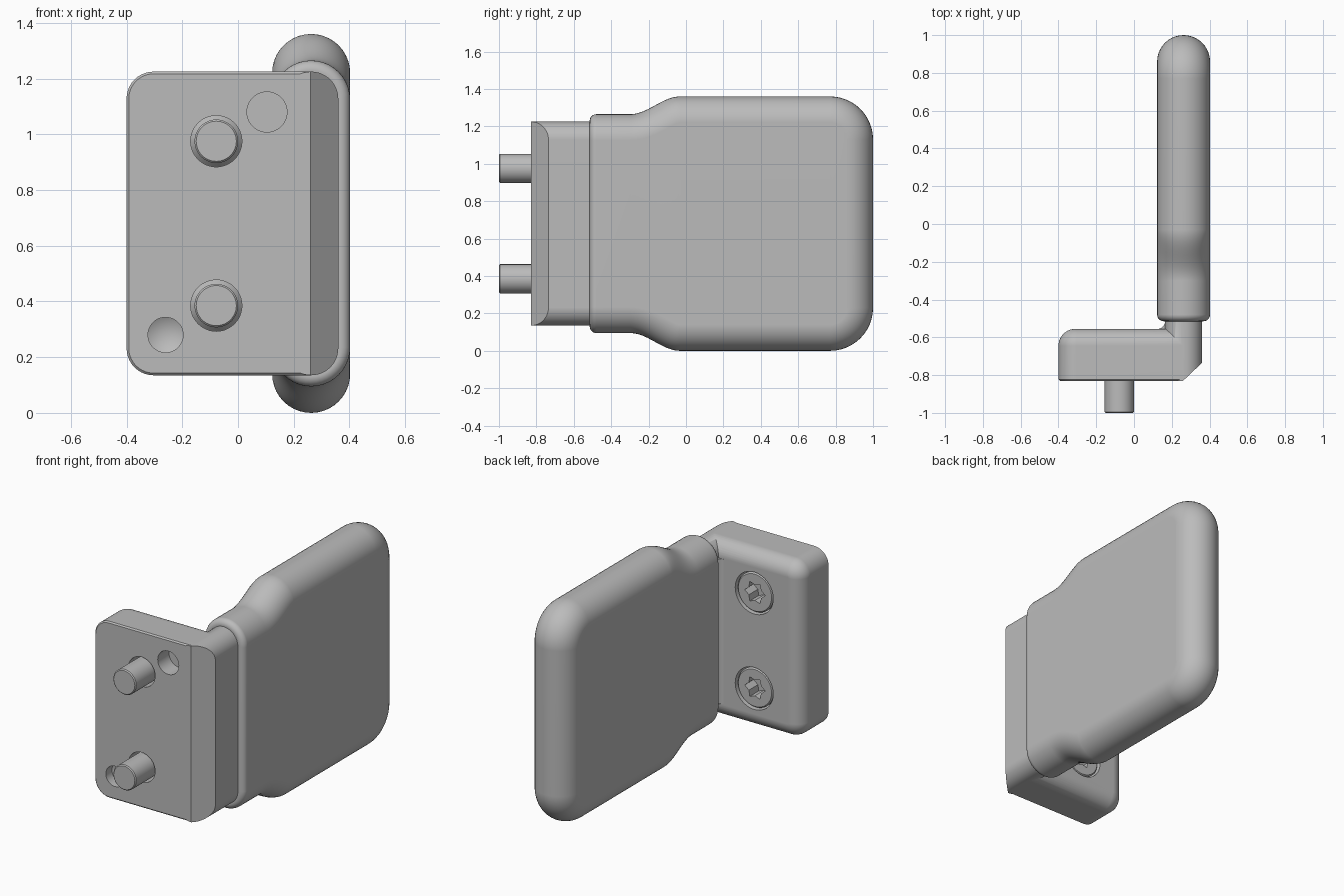
import bpy, bmesh
from math import sin, cos, pi, radians
from mathutils import Matrix, Vector

if "Cube" in bpy.data.objects:
    bpy.data.objects.remove(bpy.data.objects["Cube"], do_unlink=True)

grey = bpy.data.materials.new("satin grey")
grey.use_nodes = True
COLOUR = (0.5, 0.5, 0.5, 1)
grey.diffuse_color = COLOUR
grey.node_tree.nodes["Principled BSDF"].inputs["Base Color"].default_value = COLOUR

MID_Z = 0.68        # mirror height of the whole part
SCREW_X = -0.078
SCREW_Z = (0.385, 0.975)


def make(name, bm):
    bmesh.ops.remove_doubles(bm, verts=bm.verts, dist=1e-5)
    bmesh.ops.recalc_face_normals(bm, faces=bm.faces)
    mesh = bpy.data.meshes.new(name)
    bm.to_mesh(mesh)
    bm.free()
    mesh.materials.append(grey)
    ob = bpy.data.objects.new(name, mesh)
    bpy.context.collection.objects.link(ob)
    return ob


def loft(name, rings):
    """Skin closed rings of points and cap both ends."""
    bm = bmesh.new()
    loops = [[bm.verts.new(p) for p in ring] for ring in rings]
    n = len(loops[0])
    for a, b in zip(loops, loops[1:]):
        for i in range(n):
            k = (i + 1) % n
            bm.faces.new((a[i], a[k], b[k], b[i]))
    bm.faces.new(loops[0])
    bm.faces.new(loops[-1])
    return make(name, bm)


def prism_z(name, pts, z0, z1):
    return loft(name, [[(x, y, z) for x, y in pts] for z in (z0, z1)])


def prism_y(name, pts, y0, y1):
    return loft(name, [[(x, y, z) for x, z in pts] for y in (y0, y1)])


def lathe(name, profile, x, z, steps=48):
    """Turn an (r, y) profile about the y direction through (x, z)."""
    bm = bmesh.new()
    vs = [bm.verts.new((x + r, y, z)) for r, y in profile]
    es = [bm.edges.new(pair) for pair in zip(vs, vs[1:])]
    bmesh.ops.spin(bm, geom=vs + es, cent=(x, 0, z), axis=(0, 1, 0),
                   angle=2 * pi, steps=steps)
    return make(name, bm)


def combine(ob, tool, operation):
    mod = ob.modifiers.new("combine", "BOOLEAN")
    mod.operation, mod.object, mod.solver = operation, tool, "EXACT"
    bpy.context.view_layer.objects.active = ob
    bpy.ops.object.modifier_apply(modifier=mod.name)
    bpy.data.objects.remove(tool, do_unlink=True)


def finish(ob):
    bpy.ops.object.select_all(action="DESELECT")
    ob.select_set(True)
    bpy.context.view_layer.objects.active = ob
    bpy.ops.object.shade_smooth_by_angle(angle=radians(35))
    mod = ob.modifiers.new("even shading", "WEIGHTED_NORMAL")
    mod.keep_sharp = True


def arc(cx, cy, r, a0, a1, n=10):
    angles = [radians(a0 + (a1 - a0) * i / n) for i in range(n + 1)]
    return [(cx + r * cos(a), cy + r * sin(a)) for a in angles]


# Mounting plate: rounded left corners, rolled back edge
NECK_X, NECK_R, HALF = 0.2625, 0.0975, 0.545


def plate_ring(y, inset):
    r, h, left = 0.097 - inset, HALF - inset, -0.4 + inset
    pts = arc(left + r, MID_Z + h - r, r, 90, 180)
    pts += arc(left + r, MID_Z - h + r, r, 180, 270)
    pts += [(NECK_X, MID_Z - h), (NECK_X, MID_Z + h)]
    return [(x, y, z) for x, z in pts]


ROLL = 0.09
rings = [plate_ring(-0.83, 0.008), plate_ring(-0.822, 0)]
for i in range(11):
    t = pi / 2 * i / 10
    rings.append(plate_ring(-0.555 - ROLL + ROLL * sin(t), ROLL * (1 - cos(t))))
bracket = loft("mounting_bracket", rings)

# Neck that enters the paddle, with a fillet to the plate and a front chamfer
reach = HALF - NECK_R
neck = prism_y("neck", arc(NECK_X, MID_Z + reach, NECK_R, 0, 180, 24)
               + arc(NECK_X, MID_Z - reach, NECK_R, 180, 360, 24), -0.8299, -0.45)
combine(bracket, neck, "UNION")
fillet = prism_z("fillet", [(0.2, -0.6), (0.2, -0.511)]
                 + arc(0.121, -0.511, 0.045, 0, -90) + [(0.121, -0.6)],
                 MID_Z - reach, MID_Z + reach)
combine(bracket, fillet, "UNION")
wedge = prism_z("chamfer_cutter", [(0.26, -0.83), (0.46, -0.64), (0.46, -0.9), (0.26, -0.9)],
                0, 1.4)
combine(bracket, wedge, "DIFFERENCE")

# Screw holes and the two locating holes
for z in SCREW_Z:
    hole = lathe("hole_cutter", [(0, -0.9), (0.092, -0.9), (0.092, -0.7),
                                 (0.13, -0.64), (0.13, -0.5), (0, -0.5)], SCREW_X, z)
    combine(bracket, hole, "DIFFERENCE")
combine(bracket, lathe("hole_cutter", [(0, -0.9), (0.072, -0.9), (0.072, -0.72),
                                       (0, -0.72)], 0.104, 1.08), "DIFFERENCE")
combine(bracket, lathe("hole_cutter", [(0, -0.9), (0.063, -0.9), (0.063, -0.77),
                                       (0, -0.735)], -0.26, 0.28), "DIFFERENCE")
finish(bracket)

# Countersunk screws with star sockets
for name, z in zip(("lower_screw", "upper_screw"), SCREW_Z):
    screw = lathe(name, [(0, -1), (0.072, -1), (0.078, -0.994), (0.078, -0.69),
                         (0.122, -0.64), (0.122, -0.572), (0.114, -0.562), (0, -0.562)],
                  SCREW_X, z)
    star = []
    for i in range(12):
        r, a = (0.048 if i % 2 else 0.07), pi * i / 6
        star.append((SCREW_X + r * cos(a), z + r * sin(a)))
    combine(screw, prism_y("socket_cutter", star, -0.65, -0.5), "DIFFERENCE")
    finish(screw)

# Paddle: a half-round rim swept along the upper outline, mirrored below
R, FRONT, EDGE = 0.14, -0.515, 0.035
NECK_H, FULL_H, CORNER = 0.585, 0.68, 0.23
S0, S1 = -0.30, -0.03
stations = []       # (y, height of rim centre, normal y, normal z, rim radius)
for i in range(7):
    t = pi / 2 * i / 6
    stations.append((FRONT + EDGE * (1 - sin(t)), NECK_H - R, 0, 1, R - EDGE * (1 - cos(t))))
stations.reverse()
stations = sorted(stations, key=lambda s: (s[0], s[4]))
for i in range(21):
    u = i / 20
    y = S0 + (S1 - S0) * u
    h = NECK_H + (FULL_H - NECK_H) * (1 - cos(pi * u)) / 2
    slope = (FULL_H - NECK_H) * pi / 2 * sin(pi * u) / (S1 - S0)
    n = Vector((-slope, 1)).normalized()
    stations.append((y - R * n.x, h - R * n.y, n.x, n.y, R))
for i in range(13):
    a = pi / 2 * i / 12
    c = CORNER - R
    stations.append((1 - CORNER + c * sin(a), FULL_H - CORNER + c * cos(a), sin(a), cos(a), R))

bm = bmesh.new()
STEPS = 20
grid = []
mirrored = [(y, -h, ny, -nz, r) for y, h, ny, nz, r in reversed(stations)]
for y, h, ny, nz, r in stations + mirrored:
    row = []
    for i in range(STEPS + 1):
        t = -pi / 2 + pi * i / STEPS
        out = r * cos(t)
        row.append(bm.verts.new((NECK_X + r * sin(t), y + out * ny, MID_Z + h + out * nz)))
    grid.append(row)
for a, b in zip(grid, grid[1:]):
    for i in range(STEPS):
        bm.faces.new((a[i], a[i + 1], b[i + 1], b[i]))
for j in range(len(stations) - 1):
    for i in (0, STEPS):
        bm.faces.new((grid[j][i], grid[j + 1][i], grid[-j - 2][i], grid[-j - 1][i]))
bm.faces.new(grid[0] + grid[-1][::-1])
finish(make("paddle", bm))
